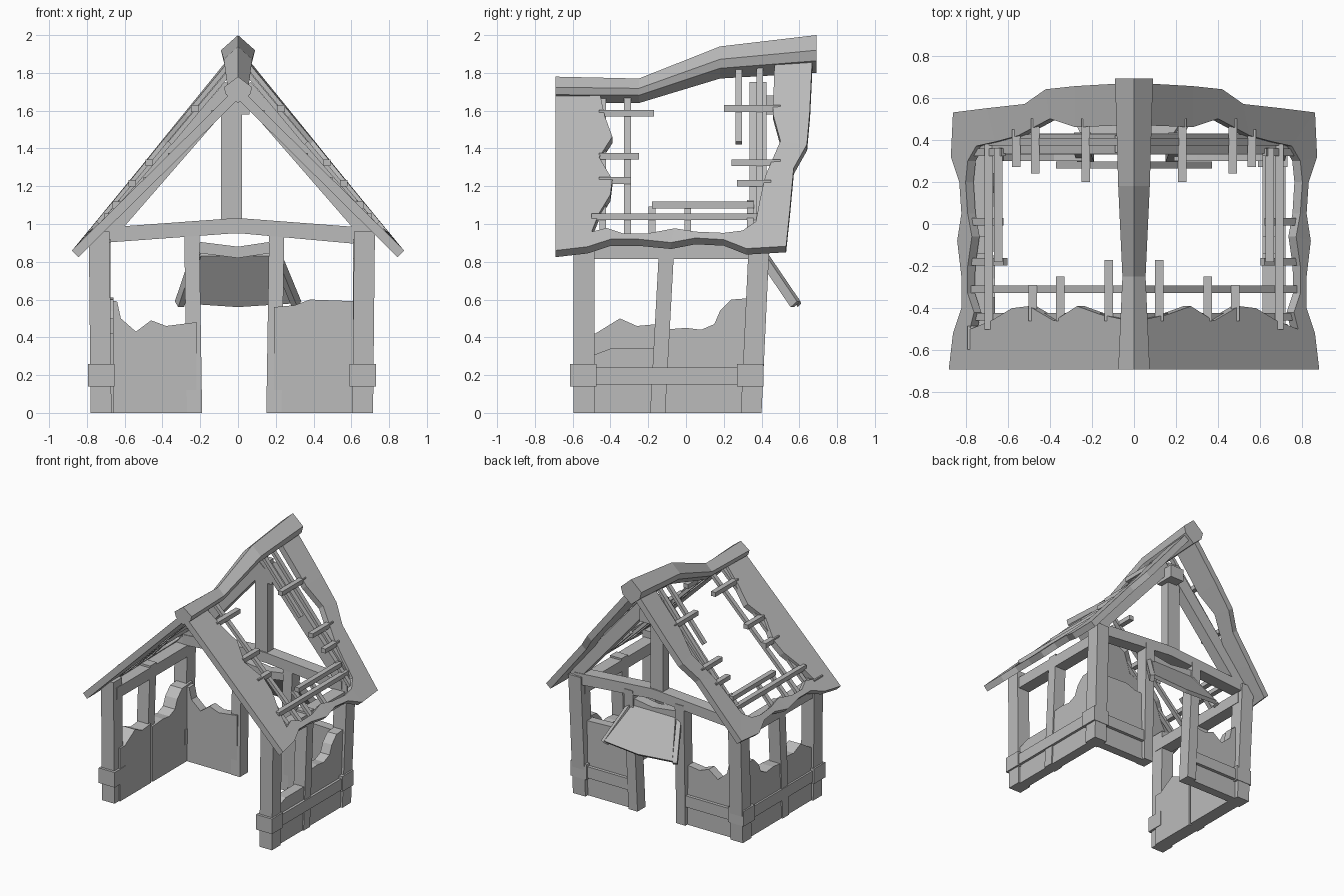
import bpy, bmesh
from mathutils import Vector

if "Cube" in bpy.data.objects:
    bpy.data.objects.remove(bpy.data.objects["Cube"])

grey = bpy.data.materials.new("weathered grey")
grey.use_nodes = True
COLOR = (0.5, 0.5, 0.5, 1)
grey.diffuse_color = COLOR
grey.node_tree.nodes["Principled BSDF"].inputs["Base Color"].default_value = COLOR


def make(name, verts, faces, solid=0, mirror=False):
    me = bpy.data.meshes.new(name)
    me.from_pydata([tuple(v) for v in verts], [], faces)
    if not solid:
        bm = bmesh.new()
        bm.from_mesh(me)
        bmesh.ops.recalc_face_normals(bm, faces=bm.faces)
        bm.to_mesh(me)
        bm.free()
    me.materials.append(grey)
    ob = bpy.data.objects.new(name, me)
    bpy.context.collection.objects.link(ob)
    if solid:
        m = ob.modifiers.new("thickness", "SOLIDIFY")
        m.thickness, m.offset = solid, -1
    if mirror:
        ob.modifiers.new("mirror", "MIRROR")
    return ob


def loft(name, rings, mirror=False):
    """Skin a list of equal-length closed rings and cap both ends."""
    n = len(rings[0])
    faces = [tuple(range(n)), tuple(range((len(rings) - 1) * n, len(rings) * n))]
    for r in range(len(rings) - 1):
        for i in range(n):
            j = (i + 1) % n
            faces.append((r * n + i, r * n + j, r * n + n + j, r * n + n + i))
    return make(name, [v for ring in rings for v in ring], faces, mirror=mirror)


def rect(x0, x1, y0, y1, z):
    return [(x0, y0, z), (x1, y0, z), (x1, y1, z), (x0, y1, z)]


def box(name, x0, x1, y0, y1, z0, z1):
    return loft(name, [rect(x0, x1, y0, y1, z0), rect(x0, x1, y0, y1, z1)])


def post(name, x, y, z1, w=.11, d=.11, dx=0, dy=0):
    """Leaning timber post standing on the ground."""
    rings = [rect(x + a - w / 2, x + a + w / 2, y + b - d / 2, y + b + d / 2, z)
             for a, b, z in ((0, 0, 0), (dx, dy, z1))]
    return loft(name, rings)


def beam(name, p, q, w, h, mirror=False):
    p, q = Vector(p), Vector(q)
    d = (q - p).normalized()
    side = d.cross(Vector((0, 0, 1))).normalized()
    up = side.cross(d) * h / 2
    side = side * w / 2
    return loft(name, [[c - side - up, c + side - up, c + side + up, c - side + up]
                       for c in (p, q)], mirror)


def wall(name, top, lo, hi, along_x=False):
    """Broken wall: ragged top line extruded through the wall thickness."""
    outline = [(top[0][0], 0)] + top + [(top[-1][0], 0)]
    rings = [[(u, t, z) if along_x else (t, u, z) for u, z in outline] for t in (lo, hi)]
    return loft(name, rings)


def interp(table, t):
    for (a, va), (b, vb) in zip(table, table[1:]):
        if t <= b:
            return va + (vb - va) * max(0, (t - a) / (b - a))
    return table[-1][1]


# Sagging roof surface
RIDGE = [(-.69, 1.73), (-.25, 1.73), (.2, 1.9), (.69, 1.94)]


def roof(x, y, drop=0):
    r = interp(RIDGE, y)
    return (x, y, r - (r - .87) * x / .87 - drop)


# Roof shell: outer and inner edge pairs from front ridge round the eave to back ridge
EDGE = [(.02, -.69, .02, -.46), (.16, -.69, .16, -.43), (.27, -.69, .27, -.39),
        (.38, -.69, .38, -.46), (.5, -.69, .5, -.39), (.6, -.69, .58, -.4),
        (.7, -.69, .68, -.46), (.88, -.69, .78, -.5), (.86, -.52, .76, -.42),
        (.82, -.4, .79, -.33), (.82, -.25, .79, -.2), (.84, -.08, .77, -.06),
        (.82, .05, .79, .05), (.83, .2, .8, .2), (.87, .32, .79, .3),
        (.86, .53, .75, .37), (.7, .55, .66, .39), (.52, .57, .55, .42),
        (.42, .64, .4, .5), (.28, .655, .28, .46), (.02, .67, .02, .47)]
verts = [roof(*p) for e in EDGE for p in (e[:2], e[2:])]
faces = [(2 * i, 2 * i + 2, 2 * i + 3, 2 * i + 1) for i in range(len(EDGE) - 1)]
make("roof_shell", verts, faces, solid=.05, mirror=True)

# Ridge cap
rings = []
for y, top, w, h in ((-.69, 1.78, .075, .14), (-.25, 1.77, .055, .13),
                     (.18, 1.94, .075, .17), (.69, 2, .09, .2)):
    rings.append([(0, y, top), (w, y, top - .4 * h), (w * .85, y, top - .68 * h),
                  (0, y, top - h), (-w * .85, y, top - .68 * h), (-w, y, top - .4 * h)])
loft("ridge_cap", rings)

# Roof battens: down the slope (y, x from, x to)
for y, a, b in ((-.31, .02, .77), (-.44, .02, .77), (.28, .02, .36), (.39, .02, .77),
                (.01, .63, .79), (-.18, .61, .8), (.34, .62, .78)):
    beam("slope_batten", roof(a, y, .05), roof(b, y, .05), .035, .025, True)
# Roof battens: along the roof (x, y from, y to)
for x, a, b in ((.12, -.46, -.17), (.35, -.46, -.25), (.48, -.46, -.29), (.23, .2, .5),
                (.47, .24, .5), (.56, .27, .45), (.69, -.5, .4), (.645, -.18, .36)):
    r = roof(x, (a + b) / 2, .025)[2]
    beam("cross_batten", (x, a, r), (x, b, r), .04, .035, True)

# Back gable frame
TIE = [(-.72, .98), (-.03, 1.03), (.02, 1.03), (.68, .98),
       (.68, .89), (.02, .95), (-.03, .95), (-.72, .9)]
loft("tie_beam", [[(x, y, z) for x, z in TIE] for y in (.33, .43)])
box("king_post", -.09, .02, .34, .42, 1.0, 1.75)
beam("gable_rafter", (.03, .38, 1.72), (.7, .38, .95), .09, .1, True)
beam("ridge_block", (0, .34, 1.63), (0, .5, 1.63), .12, .1)

# Corner posts with collars, middle posts, plates and rails on both sides
for s, cx in ((1, .66), (-1, -.725)):
    for y, dy in ((-.54, 0), (.345, .045)):
        post("corner_post", cx, y, .96, dx=.01 * s, dy=dy)
        box("post_collar", cx - .07, cx + .07, y - .075, y + .065, .14, .26)
    post("middle_post", cx, -.15, .92, .1, .08, dy=.05)
    beam("wall_plate", (cx, -.56, .86), (cx, .4, .86), .1, .09)
    out = cx + .055 * s
    box("side_rail", min(out, out - .03 * s), max(out, out - .03 * s) + .005,
        -.56, .38, .15, .24)

# Broken side walls
BACK_PART = [(-.13, .44), (0, .45), (.08, .44), (.15, .47), (.18, .54), (.24, .6), (.37, .61)]
FRONT_PART = {"left": [(-.54, .31), (-.48, .31), (-.4, .34), (-.15, .34)],
              "right": [(-.54, .42), (-.48, .42), (-.35, .5), (-.26, .46), (-.15, .47)]}
for side, lo, hi in (("left", .62, .7), ("right", -.765, -.66)):
    wall(side + "_wall_front_part", FRONT_PART[side], lo, hi)
    wall(side + "_wall_back_part", BACK_PART, lo, hi)

# Broken back walls with rails, either side of the doorway
wall("back_wall_right", [(-.7, .6), (-.64, .59), (-.62, .5), (-.54, .43), (-.46, .49),
                         (-.38, .46), (-.22, .48)], .3, .37, True)
wall("back_wall_left", [(.19, .56), (.3, .57), (.38, .6), (.65, .59)], .3, .37, True)
box("back_rail_right", -.72, -.23, .36, .395, .15, .24)
box("back_rail_left", .2, .66, .36, .395, .15, .24)

# Doorway posts and lintel
post("door_post_right", -.23, .345, .97, .08, .1, dx=-.015, dy=.04)
post("door_post_left", .19, .345, .97, .08, .1, dx=.015, dy=.04)
LINTEL = [(-.24, .91), (0, .88), (.2, .91), (.2, .85), (0, .82), (-.24, .85)]
loft("door_lintel", [[(x, y, z) for x, z in LINTEL] for y in (.34, .42)])

# Flared awning over the doorway
awning = [(-.2, .4, .83), (.18, .4, .83), (.3, .58, .58), (0, .59, .56), (-.3, .58, .58)]
loft("awning", [awning, [(x, y + .02, z + .02) for x, y, z in awning]])
for s in (1, -1):
    beam("awning_edge", (.21 * s - .01, .4, .84), (.31 * s, .58, .575), .035, .05)
